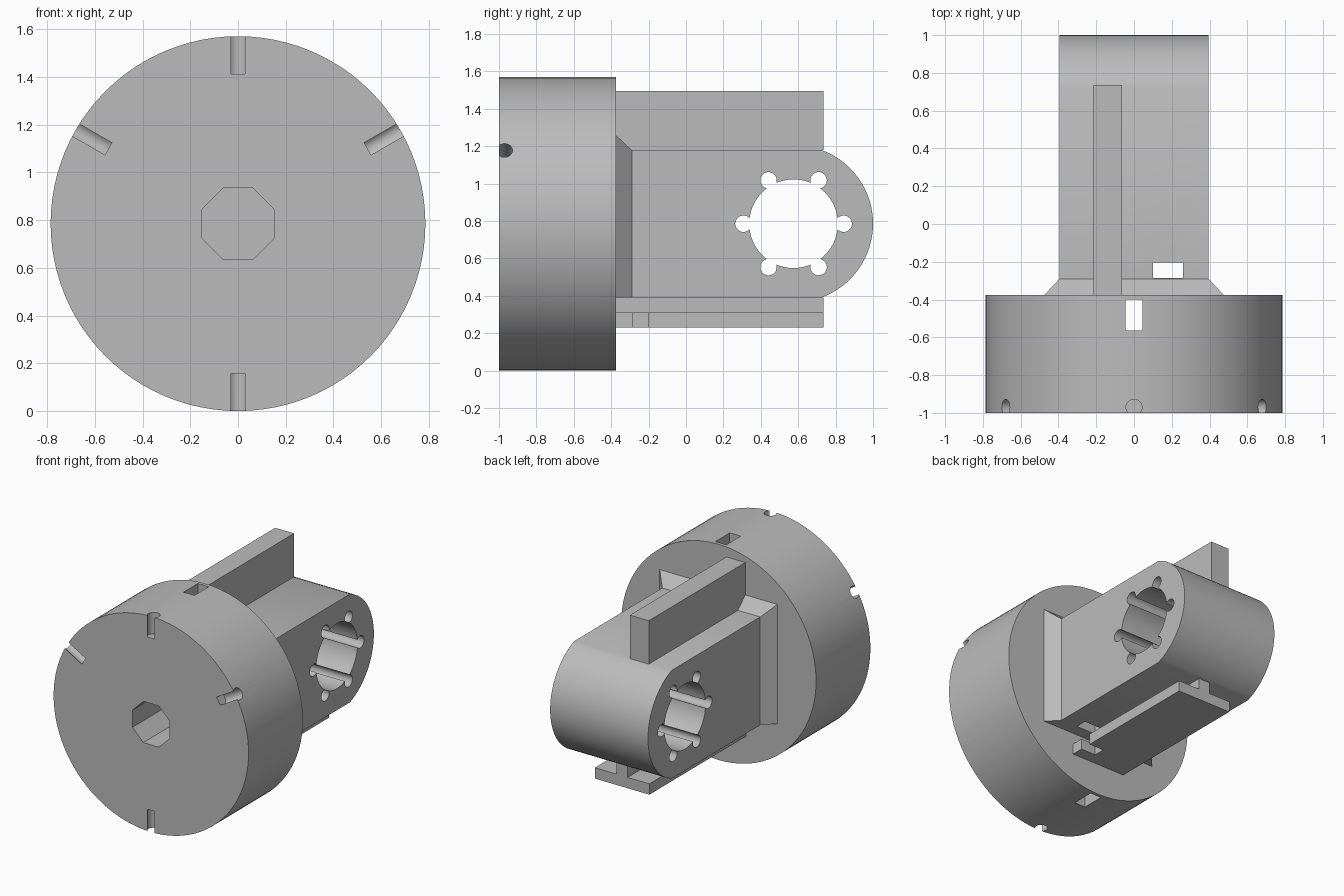
import bpy, bmesh, math
from mathutils import Matrix, Vector

if "Cube" in bpy.data.objects:
    bpy.data.objects.remove(bpy.data.objects["Cube"], do_unlink=True)

grey = bpy.data.materials.new("plain grey")
grey.use_nodes = True
colour = (0.5, 0.5, 0.5, 1)
grey.diffuse_color = colour
grey.node_tree.nodes["Principled BSDF"].inputs["Base Color"].default_value = colour

MID = 0.785          # height of the main axis
FACE = -0.375        # back face of the drum
HALF = 0.394         # half width and half height of the arm


def finish(name, bm):
    bmesh.ops.recalc_face_normals(bm, faces=bm.faces)
    mesh = bpy.data.meshes.new(name)
    bm.to_mesh(mesh)
    bm.free()
    mesh.materials.append(grey)
    ob = bpy.data.objects.new(name, mesh)
    bpy.context.collection.objects.link(ob)
    return ob


def box(name, x, y, z):
    bm = bmesh.new()
    bmesh.ops.create_cube(bm, size=1)
    for v in bm.verts:
        v.co = [lo + (c + 0.5) * (hi - lo) for c, (lo, hi) in zip(v.co, (x, y, z))]
    return finish(name, bm)


def rod(name, start, end, radius, sides=32, turn=0):
    """Cylinder between two points."""
    start, end = Vector(start), Vector(end)
    axis = end - start
    bm = bmesh.new()
    bmesh.ops.create_cone(bm, cap_ends=True, segments=sides, radius1=radius,
                          radius2=radius, depth=axis.length)
    place = Matrix.Translation((start + end) / 2) @ axis.to_track_quat("Z", "Y").to_matrix().to_4x4()
    bm.transform(place @ Matrix.Rotation(turn, 4, "Z"))
    return finish(name, bm)


def cut(target, *cutters):
    for cutter in cutters:
        cutter.hide_render = True
        mod = target.modifiers.new("cut", "BOOLEAN")
        mod.operation, mod.solver, mod.object = "DIFFERENCE", "EXACT", cutter
        bpy.context.view_layer.objects.active = target
        bpy.ops.object.modifier_apply(modifier=mod.name)
        bpy.data.objects.remove(cutter, do_unlink=True)


def smooth(ob):
    bpy.ops.object.select_all(action="DESELECT")
    ob.select_set(True)
    bpy.context.view_layer.objects.active = ob
    bpy.ops.object.shade_smooth_by_angle(angle=math.radians(30))


# Drum with a round recess, an octagonal socket and a vertical slot
drum = rod("drum", (0, -1, MID), (0, FACE, MID), MID, 96)
cut(drum,
    rod("recess_cutter", (0, -1.1, MID), (0, -0.88, MID), 0.547, 96),
    rod("socket_cutter", (0, -1.1, MID), (0, -0.63, MID),
        0.15 / math.cos(math.pi / 8), 8, math.pi / 8),
    box("slot_cutter", (-0.044, 0.044), (-0.565, -0.4), (-0.1, 1.7)))

# Six radial notches around the front rim
for i in range(6):
    a = math.radians(30 + 60 * i)
    ends = [(r * math.cos(a), -0.97, MID + r * math.sin(a)) for r in (0.627, 0.9)]
    cut(drum, rod("notch_cutter", *ends, 0.042))
smooth(drum)

# Arm: side profile with a rounded end, extruded across x
bm = bmesh.new()
centre, radius = 0.58, 0.42
reach = math.asin(HALF / radius)
profile = [(FACE, -HALF)]
for i in range(33):
    a = reach * (i / 16 - 1)
    profile.append((centre + radius * math.cos(a), radius * math.sin(a)))
profile.append((FACE, HALF))
side = bm.faces.new([bm.verts.new((-HALF, y, MID + z)) for y, z in profile])
grown = bmesh.ops.extrude_face_region(bm, geom=[side])["geom"]
bmesh.ops.translate(bm, vec=(2 * HALF, 0, 0),
                    verts=[g for g in grown if isinstance(g, bmesh.types.BMVert)])
arm = finish("arm", bm)

# Cross bore with six scallops, and a slot down through the arm
cut(arm, rod("bore_cutter", (-1, 0.575, MID), (1, 0.575, MID), 0.237, 64))
for i in range(6):
    a = math.radians(60 * i)
    y, z = 0.575 + 0.268 * math.cos(a), MID + 0.268 * math.sin(a)
    cut(arm, rod("scallop_cutter", (-1, y, z), (1, y, z), 0.044))
cut(arm, box("arm_slot_cutter", (0.1, 0.26), (-0.287, -0.203), (0, 1.7)))
smooth(arm)

# Bevelled collar on the top and sides of the arm where it meets the drum
bm = bmesh.new()
for y, grow in ((FACE, 0.08), (FACE + 0.085, 0)):
    w = HALF + grow
    for x in (-w, w):
        for z in (MID - HALF, MID + w):
            bm.verts.new((x, y, z))
bmesh.ops.convex_hull(bm, input=bm.verts)
finish("collar", bm)

# Fin along the top
box("top_fin", (-0.215, -0.063), (FACE, 0.735), (MID + HALF, 1.495))

# T-shaped rail underneath, notched on one side
box("rail_web", (-0.045, 0.045), (FACE, 0.735), (0.309, MID - HALF))
flange = box("rail_flange", (-0.22, 0.22), (FACE, 0.735), (0.23, 0.309))
cut(flange, box("flange_notch_cutter", (0.1, 0.26), (-0.287, -0.203), (0, 0.5)))
